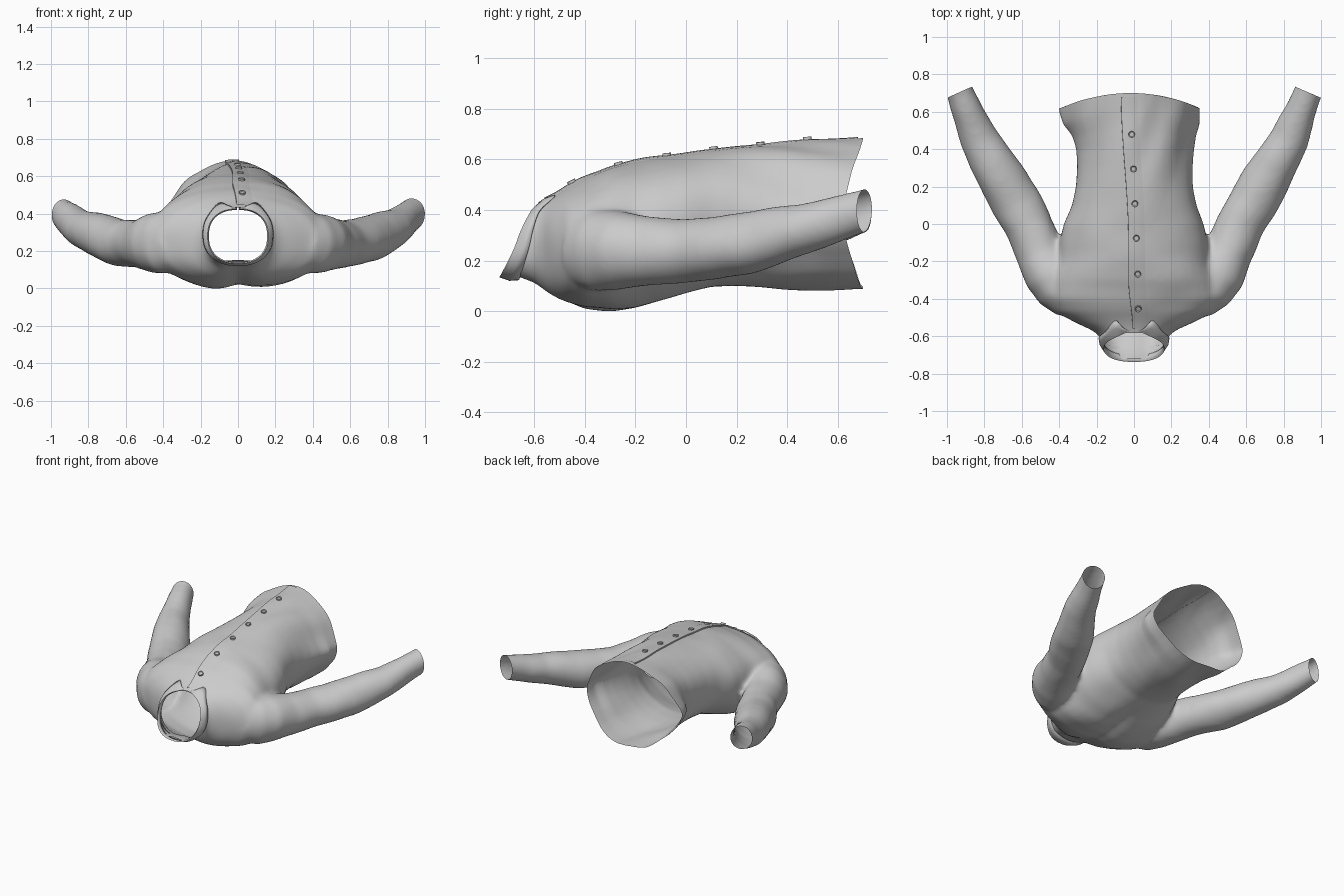
import bpy, bmesh, math
from mathutils import Vector, noise
from mathutils.bvhtree import BVHTree

if "Cube" in bpy.data.objects:
    bpy.data.objects.remove(bpy.data.objects["Cube"])

N = 40


def loft(bm, rings):
    """Closed skin through a list of point rings."""
    loops = [[bm.verts.new(p) for p in ring] for ring in rings]
    for a, b in zip(loops, loops[1:]):
        for i in range(N):
            j = (i + 1) % N
            bm.faces.new((a[i], a[j], b[j], b[i]))
    bm.faces.new(loops[0])
    bm.faces.new(loops[-1])


def make_object(name, bm, angle=40):
    me = bpy.data.meshes.new(name)
    bm.to_mesh(me)
    bm.free()
    ob = bpy.data.objects.new(name, me)
    bpy.context.collection.objects.link(ob)
    bpy.ops.object.select_all(action='DESELECT')
    ob.select_set(True)
    bpy.context.view_layer.objects.active = ob
    bpy.ops.object.shade_smooth_by_angle(angle=math.radians(angle))
    return ob


def solid(rings):
    """Add one closed, outward facing volume to the shell mesh."""
    bm = bmesh.new()
    loft(bm, rings)
    bmesh.ops.recalc_face_normals(bm, faces=bm.faces)
    me = bpy.data.meshes.new("tmp")
    bm.to_mesh(me)
    bm.free()
    shell.from_mesh(me)
    bpy.data.meshes.remove(me)


def smoothstep(a, b, v):
    t = max(0, min(1, (v - a) / (b - a)))
    return t * t * (3 - 2 * t)


# torso stations: y, half width, top z, bottom z
torso = [(.80, .39, .69, .08), (.60, .37, .682, .083), (.50, .335, .677, .086),
         (.40, .315, .669, .088), (.30, .308, .658, .095), (.20, .312, .647, .098),
         (.10, .333, .633, .095), (0, .375, .619, .064), (-.10, .40, .607, .026),
         (-.20, .41, .592, 0), (-.30, .45, .568, -.01), (-.40, .475, .527, .002),
         (-.47, .43, .489, .028), (-.53, .31, .455, .05), (-.565, .23, .438, .068),
         (-.60, .182, .424, .09), (-.68, .163, .412, .118), (-.78, .155, .405, .13)]
rings = []
for y, rx, zt, zb in torso:
    ring = []
    for i in range(N):
        a = 2 * math.pi * i / N
        c, s = math.cos(a), math.sin(a)
        x = rx * math.copysign(abs(c) ** .95, c)
        e = .95 + .75 * smoothstep(.1, .65, y)       # pointed sides at the hem
        if s < 0:                                    # full upper back
            e = .95 + .45 * smoothstep(.1, .65, y) - .15 * smoothstep(.1, -.2, y)
        z = (zt + zb) / 2 + (zt - zb) / 2 * math.copysign(abs(s) ** e, s)
        if s < 0:                                    # hollow along the spine
            z += .03 * math.exp(-(x / .07) ** 2) * smoothstep(.1, -.2, y)
        ring.append((x, y, z))
    rings.append(ring)

shell = bmesh.new()
solid(rings)

# sleeves: centre, half width, half height
sleeve = [((.34, -.42, .25), .10, .14), ((.40, -.36, .24), .125, .16),
          ((.44, -.27, .238), .15, .16), ((.50, -.15, .235), .13, .138),
          ((.57, 0, .238), .13, .125), ((.635, .115, .245), .135, .122),
          ((.70, .23, .265), .132, .122), ((.77, .345, .294), .118, .115),
          ((.83, .455, .319), .105, .10), ((.885, .59, .36), .084, .09),
          ((.93, .705, .395), .076, .082), ((.97, .82, .43), .076, .082)]
for side in (1, -1):
    pts = [Vector(p) for p, _, _ in sleeve]
    rings = []
    for k, (_, rs, ru) in enumerate(sleeve):
        t = (pts[min(k + 1, len(pts) - 1)] - pts[max(k - 1, 0)]).normalized()
        u = t.cross(Vector((0, 0, 1))).normalized()
        v = u.cross(t)
        ring = []
        for i in range(N):
            a = 2 * math.pi * i / N
            p = pts[k] + u * rs * math.cos(a) + v * ru * math.sin(a)
            ring.append((p.x * side, p.y, p.z))
        rings.append(ring)
    solid(rings)

# fuse torso and sleeves into one skin
body = make_object("shirt_body", shell)
mod = body.modifiers.new("fuse", 'REMESH')
mod.mode = 'VOXEL'
mod.voxel_size = .0125
bpy.ops.object.modifier_apply(modifier=mod.name)
bm = bmesh.new()
bm.from_mesh(body.data)
for _ in range(10):
    bmesh.ops.smooth_vert(bm, verts=bm.verts, factor=.5,
                          use_axis_x=True, use_axis_y=True, use_axis_z=True)

# open the hem, neck and cuffs
cuts = [((.93, .705, .40), (.4, .92, 0)), ((-.93, .705, .40), (-.4, .92, 0)),
        ((0, -.582, .43), (0, -.894, .447))]
for co, no in cuts:
    bmesh.ops.bisect_plane(bm, geom=bm.verts[:] + bm.edges[:] + bm.faces[:],
                           plane_co=co, plane_no=no, clear_outer=True)
inner = [f for f in bm.faces if abs(f.calc_center_median().x) < .5]
geom = set(inner) | {e for f in inner for e in f.edges} | {v for f in inner for v in f.verts}
bmesh.ops.bisect_plane(bm, geom=list(geom), plane_co=(0, .70, 0),
                       plane_no=(0, 1, 0), clear_outer=True)

# soft cloth folds and the curved hem
bm.normal_update()
for v in bm.verts:
    x, y, z = v.co
    n1 = noise.noise(Vector((x * 7 - y * 2.5, y * 2, z * 5)))
    n2 = noise.noise(Vector((x * 4, y * 6, z * 6)))
    f = smoothstep(-.2, .3, y) if abs(x) < .45 else 0
    fade = smoothstep(-.6, -.45, y)
    v.co += v.normal * (n1 * f * (.008 + .01 * smoothstep(.1, .6, y))
                        + n2 * (1 - f) * .008) * fade
    if abs(x) < .45:
        v.co.y -= .08 * (x / .37) ** 2 * smoothstep(.3, .7, y)
        v.co.x -= .018 * smoothstep(.4, .7, y)
low = min(v.co.z for v in bm.verts)
bmesh.ops.translate(bm, verts=bm.verts, vec=(0, 0, -low))
bm.to_mesh(body.data)
tree = BVHTree.FromBMesh(bm)
bm.free()
for p in body.data.polygons:
    p.use_smooth = True


def front(x, y):
    hit = tree.ray_cast(Vector((x, y, 2)), Vector((0, 0, -1)))
    return hit[0], hit[1]


# overlapping button placket lying on the front
bm = bmesh.new()
prev = None
for k in range(60):
    y = -.56 + k * (.68 + .56) / 59
    left = -.008 - .022 * smoothstep(-.56, -.3, y) - .04 * smoothstep(-.1, .7, y)
    row = []
    for f, lift in ((0, -.001), (.01, .009), (.35, .007), (.7, .004), (1, -.002)):
        p, n = front(left + f * .1, y)
        if p is None:
            row = None
            break
        row.append(bm.verts.new(p + Vector((0, 0, lift))))
    if prev and row:
        for i in range(4):
            bm.faces.new((prev[i], prev[i + 1], row[i + 1], row[i]))
    prev = row
bmesh.ops.recalc_face_normals(bm, faces=bm.faces)
make_object("button_placket", bm)

# buttons with a sunken middle
for k, (x, y) in enumerate([(-.012, .48), (-.003, .295), (.005, .11),
                            (.012, -.075), (.02, -.265), (.022, -.448)]):
    bm = bmesh.new()
    bmesh.ops.create_cone(bm, cap_ends=True, segments=20, radius1=.017,
                          radius2=.017, depth=.012)
    top = max(bm.faces, key=lambda f: f.calc_center_median().z)
    bmesh.ops.inset_region(bm, faces=[top], thickness=.005)
    bmesh.ops.translate(bm, verts=top.verts, vec=(0, 0, -.004))
    p, n = front(x, y)
    ob = make_object(f"button_{k + 1}", bm, 30)
    ob.location = p + n * .009
    ob.rotation_euler = n.to_track_quat('Z', 'Y').to_euler()

# folded collar: inner stand, fold line, outer fall with pointed tips
bm = bmesh.new()
M = 72
prev = None
for k in range(M + 1):
    t = .015 + (2 * math.pi - .03) * k / M
    s, c = math.sin(t), math.cos(t)
    q = min(t, 2 * math.pi - t)
    w = smoothstep(-.25, .5, q) if q < .5 else 1
    w = min(1, q / .42)
    y = -.662 + .07 * c + .022 * math.exp(-(q / .4) ** 2)

    def around(rx, rz, zc):
        return (rx * math.copysign(abs(s) ** .85, s),
                zc + rz * math.copysign(abs(c) ** .85, c))
    fx, fz = around(.158, .142, .28)
    ox, oz = around(.187, .163, .288)
    stand = Vector((fx * 1.03, y + .03, fz + .008 * c))
    fold_in = Vector((fx, y + .006, fz))
    fold = Vector((fx * 1.03, y - .003, fz + .004 * c))
    tip = math.exp(-((q - .5) / .28) ** 2)
    edge = Vector((ox, -.612 + .048 * c + .052 * tip, oz + .022 * tip))
    mid = fold.lerp(edge, .5) + Vector((s, 0, c)) * .007
    row = [stand, fold_in, fold, fold.lerp(mid, w), fold.lerp(edge, w)]
    row = [bm.verts.new(p) for p in row]
    if prev:
        for i in range(4):
            bm.faces.new((prev[i], prev[i + 1], row[i + 1], row[i]))
    prev = row
bmesh.ops.recalc_face_normals(bm, faces=bm.faces)
collar = make_object("collar", bm, 60)
thick = collar.modifiers.new("thickness", 'SOLIDIFY')
thick.thickness = .005
thick.offset = 0
